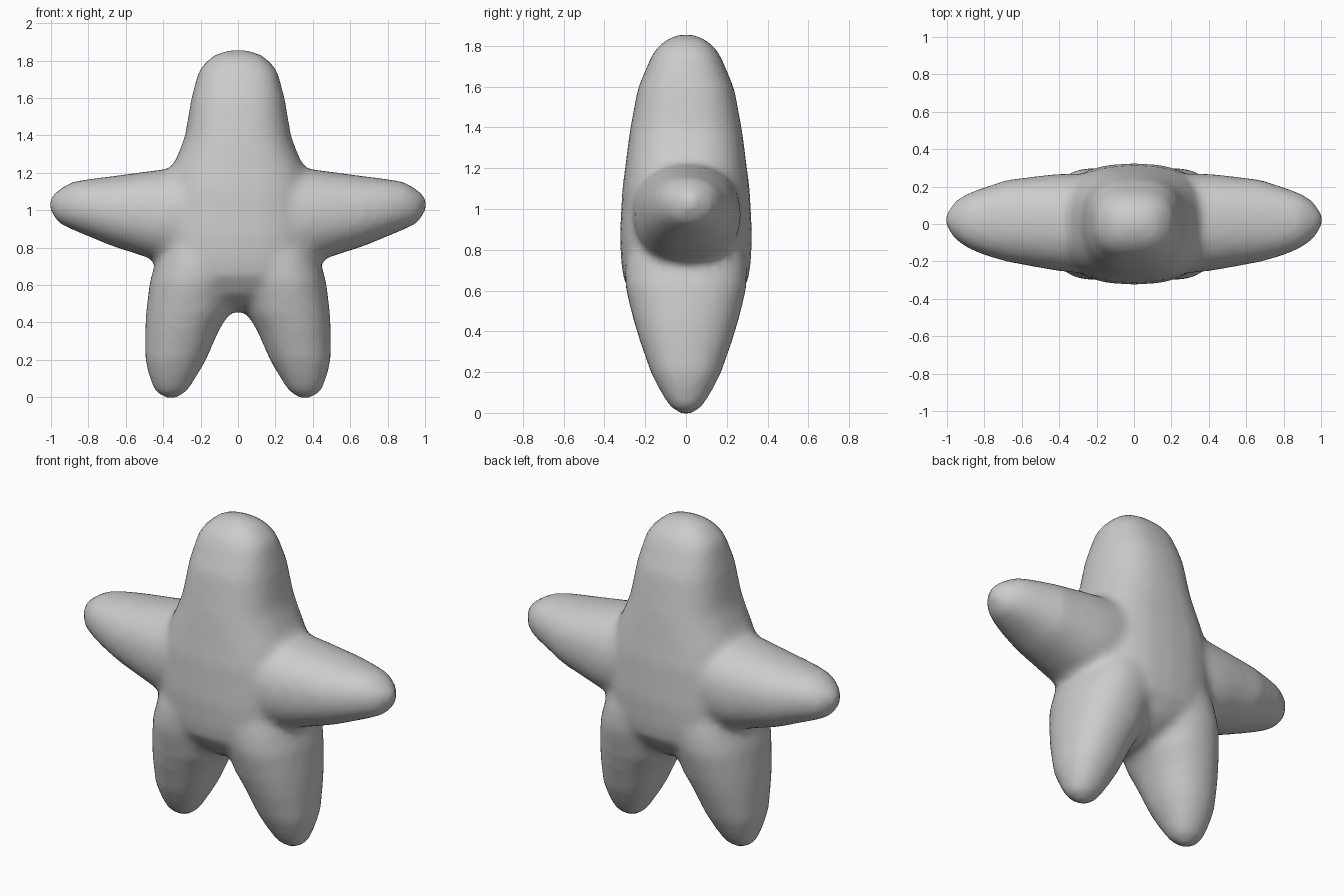
import bpy, bmesh, math
from mathutils import Vector

if "Cube" in bpy.data.objects:
    bpy.data.objects.remove(bpy.data.objects["Cube"])

SIDES = 24


def ring(bm, axis, sec, power):
    """Rounded cross-section: position on axis, then min/max on the two other axes."""
    p, a0, a1, b0, b1 = sec
    verts = []
    for i in range(SIDES):
        t = 2 * math.pi * i / SIDES
        c, s = math.cos(t), math.sin(t)
        u = (a0 + a1) / 2 + (a1 - a0) / 2 * math.copysign(abs(c) ** (2 / power), c)
        v = (b0 + b1) / 2 + (b1 - b0) / 2 * math.copysign(abs(s) ** (2 / power), s)
        verts.append(bm.verts.new((u, v, p) if axis == 'z' else (p, v, u)))
    return verts


def loft(bm, axis, sections, power=2.3, mirror=False):
    rings = [ring(bm, axis, s, power) for s in sections]
    if mirror:
        for r in rings:
            for v in r:
                v.co.x = -v.co.x
    faces = [bm.faces.new(rings[0]), bm.faces.new(rings[-1])]
    for lo, hi in zip(rings, rings[1:]):
        for i in range(SIDES):
            j = (i + 1) % SIDES
            faces.append(bm.faces.new((lo[i], lo[j], hi[j], hi[i])))
    bmesh.ops.recalc_face_normals(bm, faces=faces)


# torso and head: height, half width, half depth
torso = [(.455, .05, .06), (.50, .12, .17), (.55, .21, .24), (.65, .40, .305),
         (.73, .425, .318), (.87, .42, .325), (1.1, .40, .313), (1.22, .36, .297),
         (1.28, .33, .29), (1.39, .285, .275), (1.59, .252, .238),
         (1.74, .213, .175), (1.79, .175, .145), (1.835, .12, .09), (1.857, .04, .03)]
# leg: height, inner x, outer x, half depth
leg = [(-.006, .33, .39, .025), (.03, .272, .445, .08), (.11, .222, .475, .13),
       (.2, .17, .497, .175), (.36, .10, .497, .23), (.45, .045, .493, .258),
       (.62, 0, .472, .30), (.73, -.02, .44, .30), (.85, -.02, .41, .27)]
# arm: x, bottom, top, front y, back y
arm = [(.22, .72, 1.25, -.27, .27), (.38, .72, 1.222, -.255, .27),
       (.45, .735, 1.213, -.245, .265), (.68, .81, 1.182, -.203, .237),
       (.80, .86, 1.167, -.168, .197), (.89, .897, 1.152, -.13, .165),
       (.96, .93, 1.11, -.08, .12), (1.006, 1.0, 1.07, -.01, .05)]

bm = bmesh.new()
loft(bm, 'z', [(z, -w, w, -d, d) for z, w, d in torso], 2.5)
for flip in (False, True):
    loft(bm, 'z', [(z, a, b, -d, d) for z, a, b, d in leg], 2.2, flip)
    loft(bm, 'x', arm, 2.2, flip)

mesh = bpy.data.meshes.new("star_body")
bm.to_mesh(mesh)
bm.free()
body = bpy.data.objects.new("star_body", mesh)
bpy.context.collection.objects.link(body)

# plain grey skin
grey = bpy.data.materials.new("plain grey")
grey.diffuse_color = (.6, .6, .6, 1)
grey.use_nodes = True
grey.node_tree.nodes["Principled BSDF"].inputs["Base Color"].default_value = grey.diffuse_color
mesh.materials.append(grey)

# fuse the limbs into one skin with soft joints
fuse = body.modifiers.new("fuse", 'REMESH')
fuse.mode = 'VOXEL'
fuse.voxel_size = .025
fuse.use_smooth_shade = True
soften = body.modifiers.new("soften", 'SMOOTH')
soften.factor = .5
soften.iterations = 8
